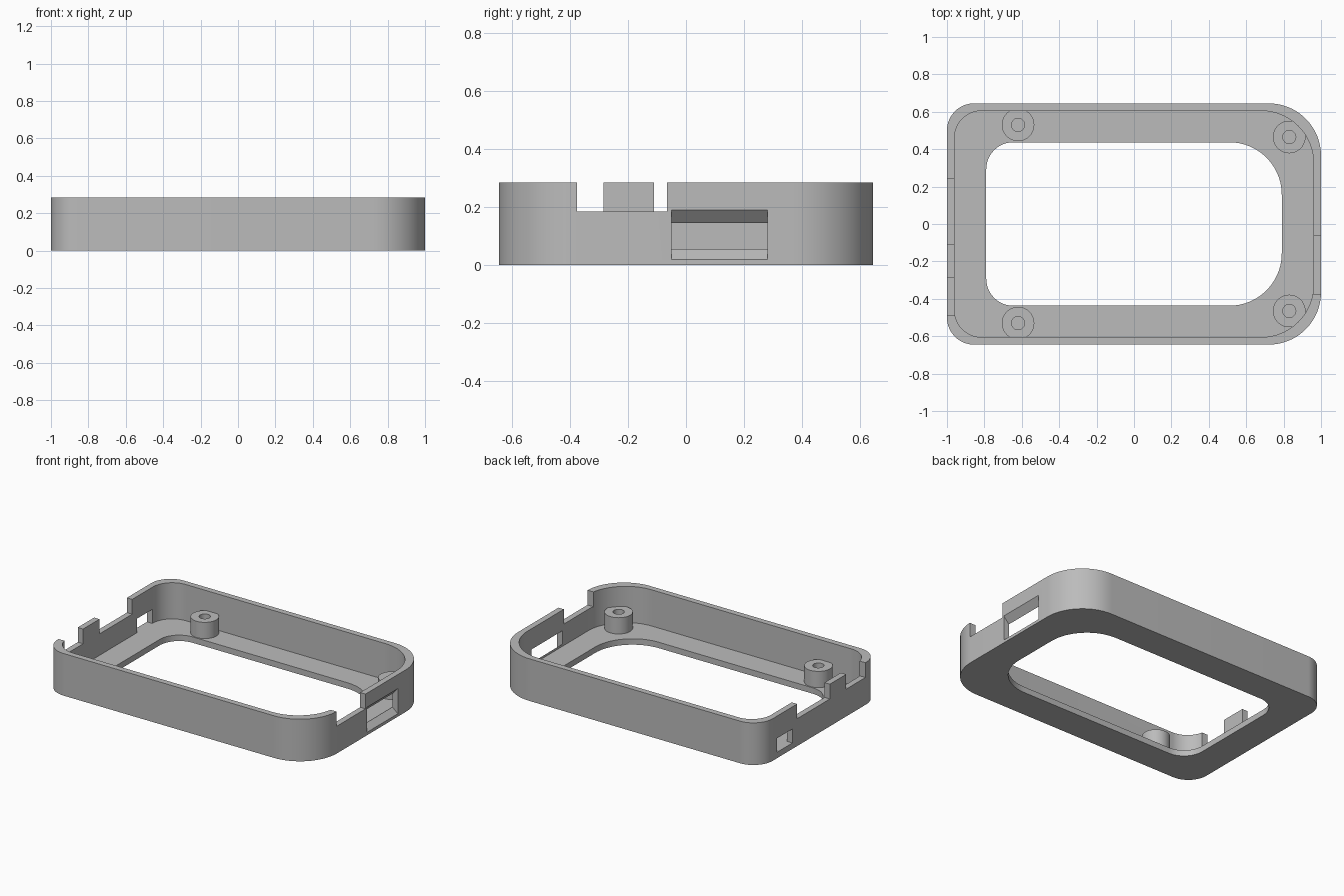
import bpy
import bmesh
from math import cos, sin, pi

cube = bpy.data.objects.get("Cube")
if cube:
    bpy.data.objects.remove(cube, do_unlink=True)

HEIGHT, FLOOR, WALL, NOTCH = 0.285, 0.04, 0.04, 0.185
SMALL_R, LARGE_R = 0.145, 0.28

grey = bpy.data.materials.new("plain grey")
grey.use_nodes = True
grey.diffuse_color = (0.5, 0.5, 0.5, 1)
grey.node_tree.nodes["Principled BSDF"].inputs["Base Color"].default_value = grey.diffuse_color


def prism(name, base, offset):
    """Extrude a closed outline along an offset into a solid."""
    bm = bmesh.new()
    face = bm.faces.new([bm.verts.new(p) for p in base])
    new = bmesh.ops.extrude_face_region(bm, geom=[face])["geom"]
    bmesh.ops.translate(bm, vec=offset, verts=[v for v in new if isinstance(v, bmesh.types.BMVert)])
    bmesh.ops.recalc_face_normals(bm, faces=bm.faces)
    mesh = bpy.data.meshes.new(name)
    bm.to_mesh(mesh)
    bm.free()
    mesh.materials.append(grey)
    obj = bpy.data.objects.new(name, mesh)
    bpy.context.collection.objects.link(obj)
    return obj


def rounded_block(name, hx, hy, z0, z1, steps=20):
    """Rounded rectangle with large corners at +x and small ones at -x."""
    pts = []
    for k, (sx, sy) in enumerate([(1, 1), (-1, 1), (-1, -1), (1, -1)]):
        r = LARGE_R if sx > 0 else SMALL_R
        for i in range(steps + 1):
            a = (k + i / steps) * pi / 2
            pts.append((sx * (hx - r) + r * cos(a), sy * (hy - r) + r * sin(a), z0))
    return prism(name, pts, (0, 0, z1 - z0))


def cylinder(name, x, y, r, z0, z1, n=40):
    pts = [(x + r * cos(2 * pi * i / n), y + r * sin(2 * pi * i / n), z0) for i in range(n)]
    return prism(name, pts, (0, 0, z1 - z0))


def wall_slot(name, side, y0, y1, z0, z1):
    """Box crossing the end wall on the given side."""
    a, b = side * 0.93, side * 1.1
    return prism(name, [(a, y0, z0), (b, y0, z0), (b, y0, z1), (a, y0, z1)], (0, y1 - y0, 0))


def combine(target, tool, operation):
    mod = target.modifiers.new(operation, 'BOOLEAN')
    mod.operation, mod.object, mod.solver = operation, tool, 'EXACT'
    bpy.context.view_layer.objects.active = target
    bpy.ops.object.modifier_apply(modifier=mod.name)
    bpy.data.objects.remove(tool, do_unlink=True)


# Open tray with a large opening in its floor
case = rounded_block("case_frame", 1.0, 0.645, 0, HEIGHT)
combine(case, rounded_block("cavity", 1 - WALL, 0.645 - WALL, FLOOR, 0.5), 'DIFFERENCE')
combine(case, rounded_block("opening", 0.79, 0.437, -0.1, 0.2), 'DIFFERENCE')

# Screw bosses with blind holes
for x, y in [(-0.62, 0.53), (0.83, 0.465)]:
    for s in (1, -1):
        combine(case, cylinder("boss", x, s * y, 0.087, FLOOR / 2, 0.15), 'UNION')
        combine(case, cylinder("hole", x, s * y, 0.035, FLOOR, 0.2), 'DIFFERENCE')

# Notches in the rims of both end walls, and the small port
for side, y0, y1, z0, z1 in [(1, -0.375, -0.065, NOTCH, 0.5),
                             (-1, -0.49, -0.285, NOTCH, 0.5),
                             (-1, -0.11, 0.24, NOTCH, 0.5),
                             (-1, 0.29, 0.455, FLOOR, 0.135)]:
    combine(case, wall_slot("slot", side, y0, y1, z0, z1), 'DIFFERENCE')

# Wide port, flared outwards above and below
y0, y1 = -0.05, 0.28
flare = [(0.93, y0, 0.055), (0.96, y0, 0.055), (1.0, y0, 0.02), (1.1, y0, 0.02),
         (1.1, y0, 0.19), (1.0, y0, 0.19), (0.96, y0, 0.145), (0.93, y0, 0.145)]
combine(case, prism("port", flare, (0, y1 - y0, 0)), 'DIFFERENCE')

# Smooth corners, sharp edges
bpy.ops.object.select_all(action='DESELECT')
case.select_set(True)
bpy.context.view_layer.objects.active = case
bpy.ops.object.shade_smooth_by_angle(angle=pi / 6)
